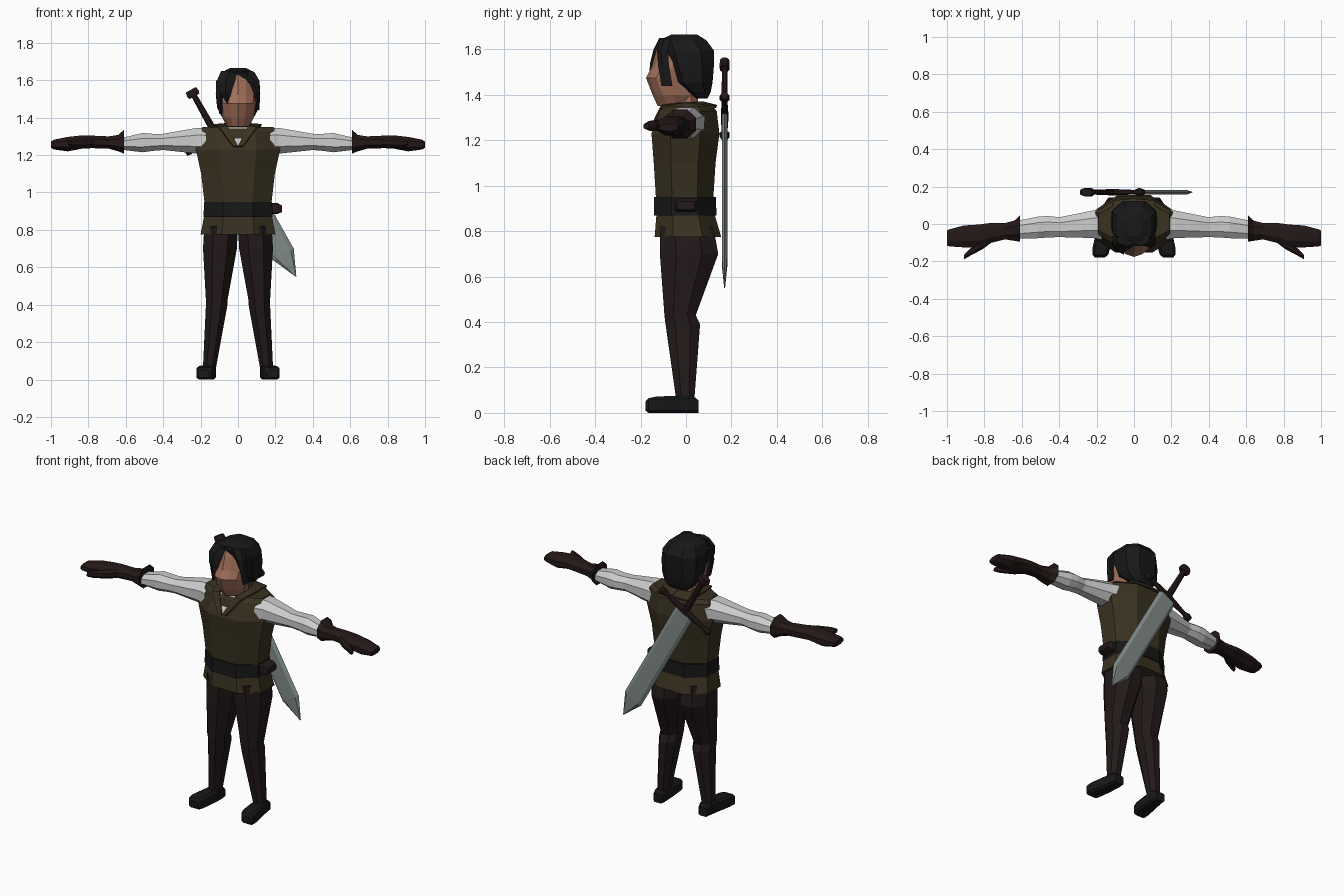
import bpy, bmesh
from mathutils import Matrix


def mat(name, rgb):
    m = bpy.data.materials.new(name)
    m.diffuse_color = (*rgb, 1)
    return m


VEST = mat("olive_cloth", (.042, .032, .015))
PANTS = mat("dark_cloth", (.017, .010, .010))
LEATHER = mat("dark_leather", (.018, .009, .009))
BLACK = mat("black", (.009, .009, .009))
SKIN = mat("skin", (.36, .16, .10))
SHIRT = mat("shirt_cloth", (.6, .6, .6))
STEEL = mat("steel", (.22, .26, .25))


def make(name, verts, faces, material, mirror=False):
    me = bpy.data.meshes.new(name)
    bm = bmesh.new()
    vs = [bm.verts.new(v) for v in verts]
    for f in faces:
        bm.faces.new([vs[i] for i in f])
    bmesh.ops.recalc_face_normals(bm, faces=bm.faces)
    bm.to_mesh(me)
    bm.free()
    me.materials.append(material)
    ob = bpy.data.objects.new(name, me)
    bpy.context.collection.objects.link(ob)
    if mirror:
        ob.modifiers.new("mirror", 'MIRROR').use_mirror_merge = False
    return ob


def loft(name, rings, material, mirror=False):
    n = len(rings[0])
    faces = [(k*n + i, k*n + (i+1) % n, (k+1)*n + (i+1) % n, (k+1)*n + i)
             for k in range(len(rings) - 1) for i in range(n)]
    faces += [tuple(range(n)), tuple(range((len(rings)-1)*n, len(rings)*n))]
    return make(name, [p for r in rings for p in r], faces, material, mirror)


def section(axis, pos, a0, a1, b0, b1, c=.28):
    """Chamfered rectangle across an axis: (a, b) are the two other axes."""
    da, db = (a1-a0)*c, (b1-b0)*c
    pts = [(a0+da, b0), (a1-da, b0), (a1, b0+db), (a1, b1-db),
           (a1-da, b1), (a0+da, b1), (a0, b1-db), (a0, b0+db)]
    order = {'x': lambda a, b: (pos, a, b), 'y': lambda a, b: (a, pos, b),
             'z': lambda a, b: (a, b, pos)}[axis]
    return [order(a, b) for a, b in pts]


def tube(name, axis, rows, material, mirror=False, c=.28):
    return loft(name, [section(axis, *r, c) for r in rows], material, mirror)


def wide(rows):
    """(z, half width, y front, y back) to section rows."""
    return [(z, -w, w, f, b) for z, w, f, b in rows]


# legs and boots
tube("trouser_leg", 'z', [(.82, 0, .18, -.115, .12), (.70, .006, .187, -.115, .142),
                          (.43, .055, .172, -.095, .043), (.39, .058, .172, -.09, .062),
                          (.05, .12, .188, -.042, .036)], PANTS, True)
tube("boot", 'y', [(.056, .125, .185, .0, .055), (.03, .118, .19, 0, .075),
                   (-.05, .12, .205, 0, .075), (-.13, .128, .222, 0, .072),
                   (-.165, .138, .222, 0, .065), (-.178, .155, .21, .01, .05)], BLACK, True, .15)

# vest, skirt and belt
tube("vest", 'z', wide([(.91, .175, -.13, .118), (1.10, .197, -.142, .13),
                        (1.23, .225, -.152, .147), (1.33, .205, -.115, .135),
                        (1.35, .19, -.09, .11), (1.352, .07, -.06, .07)]), VEST)
tube("vest_skirt", 'z', wide([(.775, .2, -.138, .155), (.90, .176, -.128, .118)]), VEST)
tube("belt", 'z', wide([(.868, .184, -.142, .134), (.95, .182, -.14, .132)]), BLACK)
tube("belt_pouch", 'x', [(.17, -.05, .05, .885, .945), (.21, -.05, .05, .885, .945),
                         (.235, -.04, .04, .895, .93)], LEATHER, c=.1)

# shirt at the neck opening and folded collar
make("shirt_front", [(-.055, -.095, 1.35), (.055, -.095, 1.35), (0, -.155, 1.245),
                     (0, -.05, 1.33)], [(0, 1, 2), (0, 1, 3), (1, 2, 3), (2, 0, 3)], SHIRT)
inner = [(0, .075, 1.365), (.065, .055, 1.365), (.075, -.03, 1.36), (.055, -.10, 1.352), (0, -.158, 1.245)]
outer = [(0, .135, 1.35), (.11, .125, 1.345), (.125, 0, 1.36), (.10, -.11, 1.345), (.025, -.157, 1.245)]
strip = make("collar", inner + outer, [(i, i+1, i+6, i+5) for i in range(4)], VEST, True)
sol = strip.modifiers.new("thickness", 'SOLIDIFY')
sol.thickness, sol.offset = .012, 0

# sleeves, gauntlets and thumbs
tube("sleeve", 'x', [(.17, -.085, .085, 1.205, 1.345), (.22, -.075, .072, 1.208, 1.345),
                     (.40, -.07, .036, 1.227, 1.314), (.46, -.072, .043, 1.222, 1.314),
                     (.51, -.076, .04, 1.215, 1.318), (.65, -.08, .012, 1.232, 1.285)], SHIRT, True)
tube("gauntlet", 'x', [(.61, -.095, .045, 1.208, 1.335), (.64, -.09, .018, 1.22, 1.308),
                       (.69, -.082, .005, 1.234, 1.30), (.78, -.105, .004, 1.237, 1.304),
                       (.83, -.125, -.003, 1.235, 1.306), (.91, -.125, -.008, 1.22, 1.297),
                       (.985, -.12, -.028, 1.23, 1.282), (1, -.115, -.035, 1.24, 1.272)], LEATHER, True)
tube("thumb", 'x', [(.75, -.09, -.03, 1.245, 1.295), (.81, -.135, -.08, 1.24, 1.292),
                    (.88, -.172, -.135, 1.242, 1.285), (.908, -.188, -.165, 1.25, 1.275)], LEATHER, True)

# neck and head
tube("neck", 'z', wide([(1.29, .06, -.055, .055), (1.44, .052, -.05, .05)]), SKIN)


def face_ring(z, w, front, back):
    right = [(.45*w, front+.014), (.85*w, front+.045), (w, front+.09), (.7*w, back)]
    return ([(0, front, z)] + [(x, y, z) for x, y in right]
            + [(-x, y, z) for x, y in reversed(right)])


loft("head", [face_ring(*r) for r in [
    (1.352, .06, -.125, -.02), (1.40, .084, -.147, .02), (1.475, .095, -.176, .06),
    (1.52, .098, -.152, .07), (1.60, .092, -.13, .07), (1.635, .075, -.115, .06)]], SKIN)

# hair cap, side locks and fringe
tube("hair", 'z', wide([(1.385, .065, .045, .095), (1.41, .09, .005, .108),
                        (1.455, .112, -.055, .117), (1.53, .119, -.088, .123),
                        (1.595, .115, -.11, .123), (1.64, .09, -.118, .09),
                        (1.665, .045, -.065, .05)]), BLACK, c=.25)


def lock(name, pts):
    """Flat tapering lock: (x left, x right, y, z) rows."""
    loft(name, [[(a, y, z), ((a+b)/2, y-.018, z), (b, y, z), (b, y+.03, z), (a, y+.03, z)]
                for a, b, y, z in pts], BLACK)


lock("fringe_left", [(-.09, .01, -.10, 1.65), (-.112, -.015, -.125, 1.60),
                     (-.10, -.035, -.14, 1.54), (-.06, -.05, -.145, 1.475)])
lock("side_lock_left", [(-.117, -.06, -.095, 1.60), (-.118, -.07, -.11, 1.52),
                        (-.10, -.085, -.10, 1.42)])
lock("fringe_right", [(.005, .08, -.095, 1.65), (.055, .113, -.11, 1.60),
                      (.085, .118, -.105, 1.53), (.105, .115, -.09, 1.44)])

# sword slung across the back: built upright, then tilted
tilt = Matrix.Translation((-.115, .17, 1.305)) @ Matrix.Rotation(-.513, 4, 'Y')


def blade_ring(z, w, t):
    return [(-w, 0, z), (-.7*w, -t, z), (.7*w, -t, z), (w, 0, z), (.7*w, t, z), (-.7*w, t, z)]


sword = [
    loft("sword_blade", [blade_ring(*r) for r in [(0, .063, .012), (-.73, .063, .012),
                                                  (-.866, .002, .002)]], STEEL),
    tube("sword_grip", 'z', [(0, -.02, .02, -.014, .014), (.25, -.015, .015, -.012, .012)], LEATHER),
    tube("sword_pommel", 'z', [(.24, -.03, .03, -.02, .02), (.255, -.036, .036, -.022, .022),
                               (.28, -.03, .03, -.02, .02)], LEATHER),
    tube("sword_guard", 'x', [(-.19, -.015, .015, -.018, .018), (-.165, -.022, .022, -.022, .022),
                              (-.14, -.012, .012, -.012, .012), (0, -.017, .017, -.022, .022),
                              (.14, -.012, .012, -.012, .012), (.165, -.022, .022, -.022, .022),
                              (.19, -.015, .015, -.018, .018)], LEATHER)]
for part in sword:
    part.matrix_world = tilt
